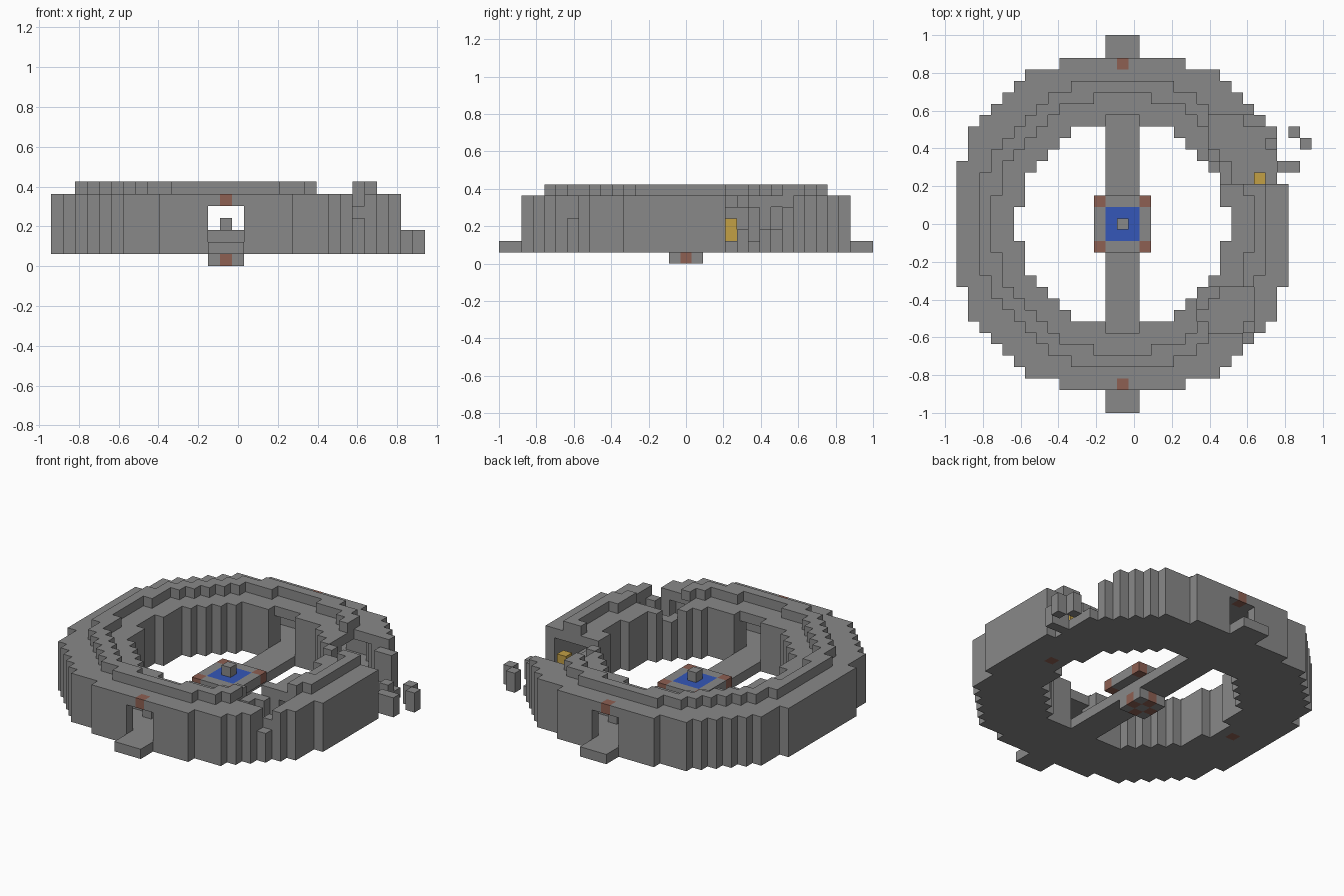
import bpy
import bmesh
from mathutils import Vector

default = bpy.data.objects.get("Cube")
if default:
    bpy.data.objects.remove(default)

U = 2 / 33  # block size; the ring centre sits one block towards -x
# Half width of the outer wall for each row away from the centre
HALF = [14] * 6 + [13] * 3 + [12, 11, 10, 9, 8, 5]


def material(name, rgb):
    m = bpy.data.materials.new(name)
    m.use_nodes = True
    m.diffuse_color = (*rgb, 1)
    bsdf = next(n for n in m.node_tree.nodes if n.type == 'BSDF_PRINCIPLED')
    bsdf.inputs["Base Color"].default_value = (*rgb, 1)
    bsdf.inputs["Roughness"].default_value = 0.9
    return m


STONE = material("stone grey", (0.25, 0.25, 0.25))
RED = material("lamp red", (0.27, 0.115, 0.085))
BLUE = material("pool blue", (0.035, 0.095, 0.48))
GOLD = material("chest yellow", (0.54, 0.35, 0.06))


def box(i0, i1, j0, j1, k0, k1):
    """Block cells in an inclusive range."""
    return {(i, j, k) for i in range(i0, i1 + 1)
            for j in range(j0, j1 + 1) for k in range(k0, k1 + 1)}


def in_ring(i, j):
    return abs(j) <= 14 and abs(i) <= HALF[abs(j)] and i * i + j * j > 82


def in_corridor(i, j):
    return all(in_ring(i + a, j + b) for a in (-1, 0, 1) for b in (-1, 0, 1))


# Hollow ring: floor, two walls and roof
plan = [(i, j) for i in range(-14, 15) for j in range(-14, 15) if in_ring(i, j)]
ring = set()
for i, j in plan:
    for k in range(1, 6):
        if k in (1, 5) or not in_corridor(i, j):
            ring.add((i, j, k))

# Doorways through both walls, front and back
ring -= box(-1, 1, -14, 14, 2, 4)

# Collapsed stretch at the back on the +x side
ring -= box(8, 14, 6, 9, 5, 5) | box(9, 14, 4, 5, 5, 5)
ring -= box(12, 14, 4, 8, 2, 4) | box(14, 14, 4, 8, 1, 1)

# Missing roof and notched wall at the front on the +x side
ring -= box(7, 11, -9, -6, 5, 5) | box(11, 11, -10, -10, 4, 5)

# Raised ridge with broken gaps
ridge = {(i, j, 6) for i, j in plan if 125 < i * i + j * j <= 160
         and (i < 8 or -5 <= j <= 3)}

# Fallen blocks
rubble = (box(15, 15, 8, 8, 1, 2) | box(16, 16, 7, 7, 1, 2)
          | box(14, 15, 5, 5, 1, 2) | box(13, 13, 7, 7, 2, 2))

# Red lamps: over the doors, under the ring and on the platform
door_lamps = {(0, s * 14, 5) for s in (-1, 1)}
floor_lamps = {(s * 11, 0, 1) for s in (-1, 1)}
corner_lamps = {(a, b, 2) for a in (-2, 2) for b in (-2, 2)}
base_lamps = {(1, 0, 0), (-1, 0, 0), (0, 1, 0), (0, -1, 0)}
lamps = door_lamps | floor_lamps | corner_lamps | base_lamps

pool = box(-1, 1, -1, 1, 2, 2) - {(0, 0, 2)}

parts = [
    ("ring_wall", ring - lamps, STONE),
    ("roof_ridge", ridge, STONE),
    ("fallen_blocks", rubble, STONE),
    ("front_step", box(-1, 1, -16, -15, 1, 1), STONE),
    ("back_step", box(-1, 1, 15, 16, 1, 1), STONE),
    ("bridge", box(-1, 1, -9, 9, 1, 1), STONE),
    ("platform", box(-2, 2, -2, 2, 2, 2) - pool - lamps, STONE),
    ("pillar", {(0, 0, 3)}, STONE),
    ("platform_base", box(-1, 1, -1, 1, 0, 0) - lamps, STONE),
    ("pool", pool, BLUE),
    ("door_lamps", door_lamps, RED),
    ("floor_lamps", floor_lamps, RED),
    ("corner_lamps", corner_lamps, RED),
    ("base_lamps", base_lamps, RED),
    ("chest", box(12, 12, 4, 4, 2, 3), GOLD),
]
filled = set().union(*(cells for _, cells, _ in parts))


def build(name, cells, mat):
    """Turn block cells into a mesh of their exposed faces."""
    bm = bmesh.new()
    for cell in sorted(cells):
        centre = Vector(cell) + Vector((-1, 0, 0.5))
        for axis in range(3):
            for sign in (-1, 1):
                n = Vector((0, 0, 0))
                n[axis] = sign
                if tuple(int(c + d) for c, d in zip(cell, n)) in filled:
                    continue
                u = Vector((0, 0, 0))
                u[(axis + 1) % 3] = 0.5
                v = n.cross(u)
                mid = centre + n * 0.5
                corners = (mid - u - v, mid + u - v, mid + u + v, mid - u + v)
                bm.faces.new([bm.verts.new(c * U) for c in corners])
    bmesh.ops.remove_doubles(bm, verts=bm.verts, dist=U / 100)
    mesh = bpy.data.meshes.new(name)
    bm.to_mesh(mesh)
    bm.free()
    mesh.materials.append(mat)
    bpy.context.collection.objects.link(bpy.data.objects.new(name, mesh))


for part in parts:
    build(*part)
